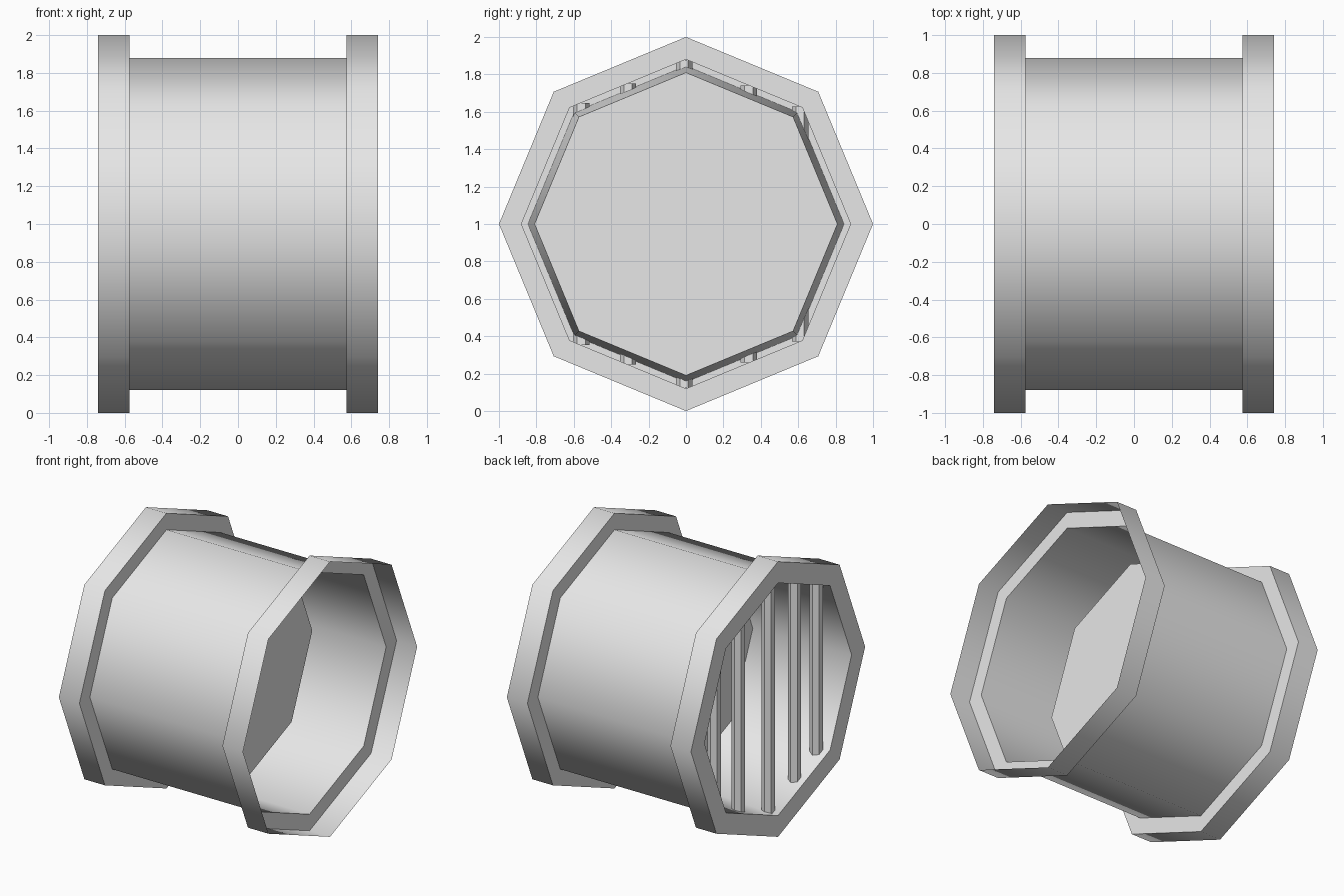
import bpy, bmesh, math

if "Cube" in bpy.data.objects:
    bpy.data.objects.remove(bpy.data.objects["Cube"])

SIDES = 8
grey = bpy.data.materials.new("light_grey")
grey.diffuse_color = (0.8, 0.8, 0.8, 1)
grey.use_nodes = True
grey.node_tree.nodes["Principled BSDF"].inputs["Base Color"].default_value = grey.diffuse_color


def finish(bm, name, smooth=True):
    mesh = bpy.data.meshes.new(name)
    bm.to_mesh(mesh)
    bm.free()
    mesh.materials.append(grey)
    ob = bpy.data.objects.new(name, mesh)
    bpy.context.collection.objects.link(ob)
    if smooth:
        bpy.ops.object.select_all(action='DESELECT')
        ob.select_set(True)
        bpy.context.view_layer.objects.active = ob
        bpy.ops.object.shade_smooth_by_angle(angle=math.radians(50))
    return ob


def revolve(name, profile, cap_end=False):
    """Sweep (x, radius) points round the horizontal axis at z = 1."""
    bm = bmesh.new()
    rings = []
    for x, r in profile:
        rings.append([bm.verts.new((x, r * math.cos(math.tau * i / SIDES),
                                    1 + r * math.sin(math.tau * i / SIDES)))
                      for i in range(SIDES)])
    for a, b in zip(rings, rings[1:]):
        for i in range(SIDES):
            j = (i + 1) % SIDES
            bm.faces.new((a[i], b[i], b[j], a[j]))
    if cap_end:
        bm.faces.new(rings[-1][::-1])
    return finish(bm, name)


# Thin outer shell: open flange, barrel, and flange with a rim cap
revolve("barrel_shell", [(0.74, 1), (0.575, 1), (0.575, 0.88), (-0.575, 0.88),
                         (-0.575, 1), (-0.74, 1), (-0.74, 0.845)])

# Tapered inner cup closed by a flat disc
revolve("inner_cup", [(-0.74, 0.845), (0.03, 0.81)], cap_end=True)

# Upright grille bars, six-sided with a flat side along x
for n, y in enumerate((-0.56, -0.31, -0.01, 0.335, 0.61)):
    half = 0.88 - abs(y) * math.tan(math.pi / 8)
    bm = bmesh.new()
    bmesh.ops.create_cone(bm, cap_ends=True, segments=6, radius1=0.044,
                          radius2=0.044, depth=2 * half)
    bmesh.ops.translate(bm, verts=bm.verts[:], vec=(-0.655, y, 1))
    finish(bm, f"grille_bar_{n + 1}", smooth=False)
